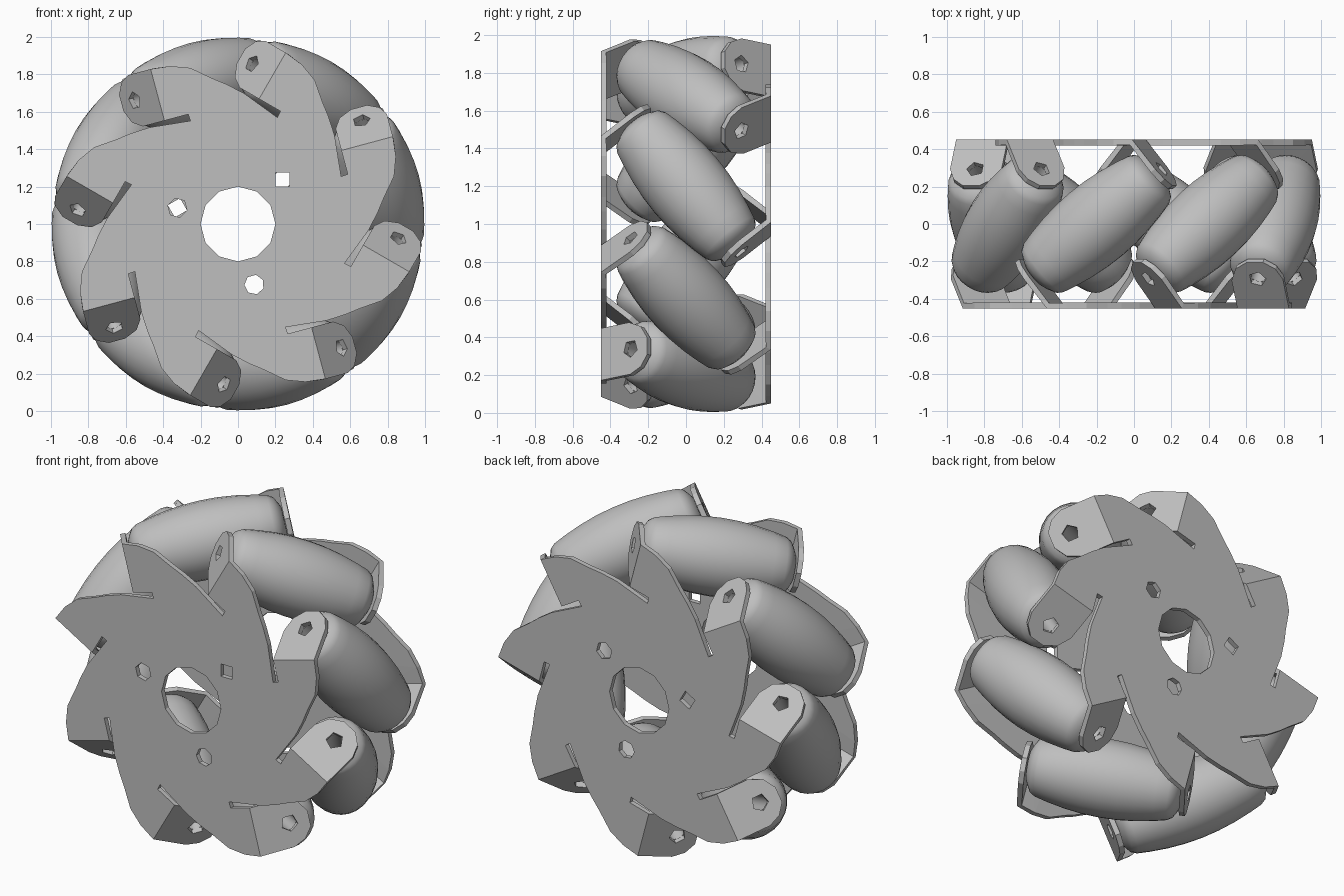
import bpy, bmesh
from math import radians, pi, sin, cos, tan, sqrt
from mathutils import Matrix, Vector

cube = bpy.data.objects.get("Cube")
if cube:
    bpy.data.objects.remove(cube, do_unlink=True)

COUNT = 8
TILT = radians(51)        # roller axis away from the wheel axis
FIRST = radians(15)       # angle of the first roller
AXIS_R = 0.78             # roller centre radius
HOLE_U = 0.363            # sideways distance to the axle hole
FACE_Y = 0.45             # outer face of each side plate
HOLE_DEPTH = FACE_Y - HOLE_U / tan(TILT)
BEND_U = HOLE_U - HOLE_DEPTH / tan(TILT)
HUB = Vector((0, 0, 1))
Y = Vector((0, 1, 0))

grey = bpy.data.materials.new("light_grey")
grey.use_nodes = True
tone = (0.52, 0.52, 0.52, 1)
grey.diffuse_color = tone
grey.node_tree.nodes["Principled BSDF"].inputs["Base Color"].default_value = tone


def axes(k):
    a = FIRST + 2 * pi * k / COUNT
    return Vector((cos(a), 0, sin(a))), Vector((-sin(a), 0, cos(a)))


def ring(cx, cy, radius, sides, turn=0.0):
    return [(cx + radius * cos(turn + 2 * pi * i / sides),
             cy + radius * sin(turn + 2 * pi * i / sides)) for i in range(sides)]


def fill(bm, loops):
    """Fill an outline, leaving the inner loops open as holes."""
    edges = []
    for loop in loops:
        vs = [bm.verts.new(p) for p in loop]
        edges += [bm.edges.new((vs[i - 1], vs[i])) for i in range(len(vs))]
    bmesh.ops.triangle_fill(bm, edges=edges, use_beauty=True, normal=(0, -1, 0))


def finish(bm, name):
    mesh = bpy.data.meshes.new(name)
    bm.to_mesh(mesh)
    bm.free()
    mesh.materials.append(grey)
    obj = bpy.data.objects.new(name, mesh)
    bpy.context.collection.objects.link(obj)
    return obj


# Side plate: pinwheel sheet, in (radial, sideways) steps for each arm
ARM = [(0.668, -0.21), (0.74, -0.13), (0.79, -0.065), (0.871, 0.03), (0.908, 0.13),
       (0.92, BEND_U), (0.635, BEND_U), (0.635, 0.105), (0.598, 0.103)]
# Bent tab, in (radial, length past the bend)
TAB = [(0.635, 0), (0.635, 0.19), (0.67, 0.27), (0.74, 0.315), (0.83, 0.315),
       (0.89, 0.27), (0.92, 0.2), (0.92, 0)]


def flat(points):
    return [Vector((x, -FACE_Y, z)) + HUB for x, z in points]


bm = bmesh.new()
outline = []
for k in range(COUNT):
    er, eu = axes(k)
    outline += [HUB + er * r + eu * u - Y * FACE_Y for r, u in ARM]
loops = [outline, flat(ring(0, 0, 0.2, 12))]
for degrees, sides in ((45, 4), (165, 6), (285, 7)):
    a = radians(degrees)
    loops.append(flat(ring(0.335 * cos(a), 0.335 * sin(a), 0.053, sides, a)))
fill(bm, loops)

for k in range(COUNT):
    er, eu = axes(k)
    along = eu * cos(TILT) + Y * sin(TILT)
    start = HUB + eu * BEND_U - Y * FACE_Y
    hole = ring(AXIS_R, HOLE_DEPTH / sin(TILT), 0.048, 5)
    fill(bm, [[start + er * r + along * d for r, d in loop] for loop in (TAB, hole)])

bmesh.ops.remove_doubles(bm, verts=bm.verts, dist=0.0005)
bm.normal_update()
bmesh.ops.reverse_faces(bm, faces=[f for f in bm.faces if f.normal.y > 0])
front = finish(bm, "front_plate")
sheet = front.modifiers.new("thickness", 'SOLIDIFY')
sheet.thickness = 0.03
sheet.offset = -1

# Back plate: the same sheet turned half a revolution about a radial line
back = front.copy()
back.data = front.data.copy()
back.name = "back_plate"
flip = Matrix.Rotation(pi, 4, Vector((cos(radians(105)), 0, sin(radians(105)))))
back.matrix_world = Matrix.Translation(HUB) @ flip @ Matrix.Translation(-HUB)
bpy.context.collection.objects.link(back)


# Roller: barrel that keeps the wheel's outer edge round, with an axle bore
def barrel(s):
    return 1.0 - sqrt(AXIS_R ** 2 + (s * sin(TILT)) ** 2)


half = [(barrel(s), s) for s in (0, 0.1, 0.2, 0.3, 0.37)]
half += [(0.15, 0.4), (0.115, 0.42), (0.085, 0.434), (0.045, 0.434)]
profile = [(r, -s) for r, s in reversed(half[1:])] + half

bm = bmesh.new()
SIDES = 24
rings = [[bm.verts.new((x, y, s)) for x, y in ring(0, 0, r, SIDES)] for r, s in profile]
for j in range(len(rings)):
    a, b = rings[j - 1], rings[j]
    for i in range(SIDES):
        bm.faces.new((a[i - 1], a[i], b[i], b[i - 1]))
bmesh.ops.recalc_face_normals(bm, faces=bm.faces)
roller = finish(bm, "roller_1")
bpy.context.view_layer.objects.active = roller
roller.select_set(True)
bpy.ops.object.shade_smooth_by_angle(angle=radians(35))

for k in range(COUNT):
    obj = roller
    if k:
        obj = roller.copy()
        obj.name = "roller_%d" % (k + 1)
        bpy.context.collection.objects.link(obj)
    er, eu = axes(k)
    axis = eu * sin(TILT) - Y * cos(TILT)
    turn = Matrix((er, axis.cross(er), axis)).transposed().to_4x4()
    obj.matrix_world = Matrix.Translation(HUB + er * AXIS_R) @ turn
